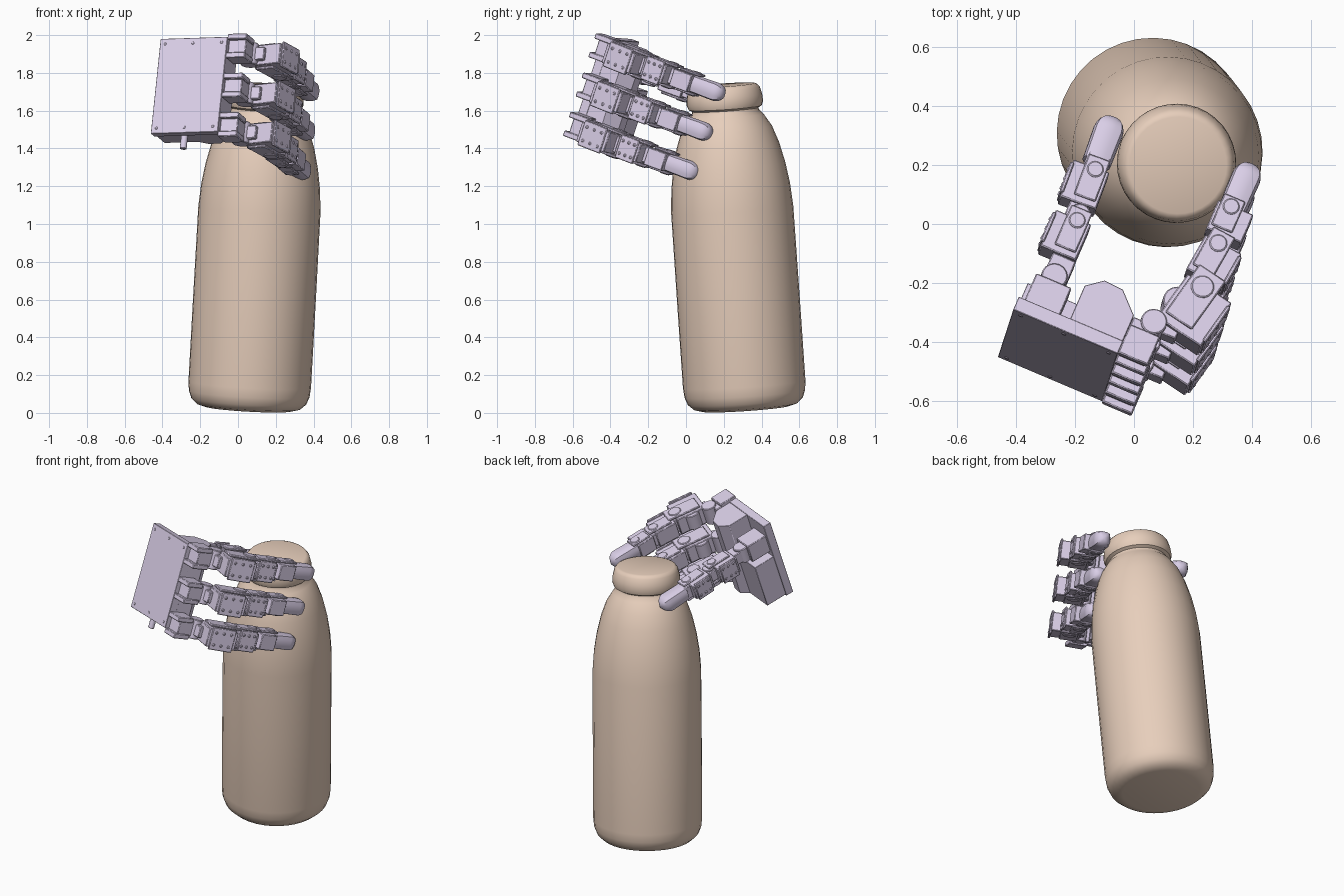
import bpy, bmesh, math
from mathutils import Vector, Matrix

if "Cube" in bpy.data.objects:
    bpy.data.objects.remove(bpy.data.objects["Cube"])


def material(name, rgb):
    m = bpy.data.materials.new(name)
    m.diffuse_color = (*rgb, 1)
    m.use_nodes = True
    m.node_tree.nodes["Principled BSDF"].inputs["Base Color"].default_value = m.diffuse_color
    return m


TAN = material("tan", (0.80, 0.62, 0.50))
LILAC = material("lilac", (0.70, 0.62, 0.80))

# Hand frame: x across the palm back, y out of the palm, z up along its edge
U = Vector((0.92, -0.39, 0.03)).normalized()
V = Vector((-0.066, -0.32, -0.945))
N = U.cross(V).normalized()
UP = U.cross(N)
HAND = Matrix((U, N, UP)).transposed().to_4x4()
HAND.translation = Vector((-0.41, -0.29, 1.98))


def finish(bm, name, mat, matrix, bevel=0.0):
    bmesh.ops.recalc_face_normals(bm, faces=bm.faces)
    me = bpy.data.meshes.new(name)
    bm.to_mesh(me)
    bm.free()
    ob = bpy.data.objects.new(name, me)
    bpy.context.collection.objects.link(ob)
    ob.matrix_world = matrix
    me.materials.append(mat)
    if bevel:
        b = ob.modifiers.new("edge", 'BEVEL')
        b.width, b.segments, b.limit_method = bevel, 1, 'ANGLE'
        b.angle_limit = math.radians(50)
    bpy.ops.object.select_all(action='DESELECT')
    ob.select_set(True)
    bpy.context.view_layer.objects.active = ob
    bpy.ops.object.shade_smooth_by_angle(angle=math.radians(35))
    return ob


def place(center, angle=0.0):
    # a positive angle leans the part toward +x
    return Matrix.Translation(center) @ Matrix.Rotation(-angle, 4, 'Z')


def box(bm, frame, c, size):
    bmesh.ops.create_cube(bm, size=1, matrix=frame @ Matrix.Translation(c) @ Matrix.Diagonal((*size, 1)))


def cyl(bm, frame, c, r, depth, axis='Z', n=16):
    rot = {'Z': Matrix(), 'X': Matrix.Rotation(math.pi / 2, 4, 'Y'), 'Y': Matrix.Rotation(math.pi / 2, 4, 'X')}[axis]
    bmesh.ops.create_cone(bm, cap_ends=True, segments=n, radius1=r, radius2=r, depth=depth,
                          matrix=frame @ Matrix.Translation(c) @ rot)


def prism(bm, pts, z0, z1):
    vs = [bm.verts.new((x, y, z0)) for x, y in pts]
    f = bm.faces.new(vs)
    top = bmesh.ops.extrude_face_region(bm, geom=[f])['geom']
    bmesh.ops.translate(bm, vec=(0, 0, z1 - z0), verts=[g for g in top if isinstance(g, bmesh.types.BMVert)])


def motor(bm, frame, th, ln, w, screws=True):
    # motor body, side brackets, hinge discs and screw heads
    box(bm, frame, (0, 0, 0), (th, ln, w * 0.8))
    for s in (-1, 1):
        box(bm, frame, (-th * 0.12, ln * 0.2, s * w * 0.45), (th * 0.6, ln * 1.1, w * 0.1))
        cyl(bm, frame, (-th * 0.12, ln * 0.42, s * w * 0.5), th * 0.22, w * 0.08)
    if screws:
        box(bm, frame, (th / 2, 0, 0), (0.014, ln * 0.8, w))
        for i in (-1, 0, 1):
            for j in (-1, 1):
                cyl(bm, frame, (th / 2 + 0.007, i * ln * 0.26, j * w * 0.27), 0.009, 0.008, 'X', 8)


def tip(bm, frame, r, w, length):
    # rounded fingertip: half sphere stretched backward into a straight shank
    res = bmesh.ops.create_uvsphere(bm, u_segments=16, v_segments=10, radius=1)
    for v in res['verts']:
        x, y, z = v.co
        k = max(abs(x), abs(y), 1e-6) / max(math.hypot(x, y), 1e-6)
        k = 1 / (0.5 + 0.5 * k)              # square the section a little
        back = z < -0.05
        yy = z * r * 1.1 if not back else -length + z * r * 0.25
        v.co = frame @ Vector((x * r * k, yy, y * w * k))


# Bottle: lathed profile on a leaning axis
profile = [(0, 0), (0.23, 0), (0.275, 0.012), (0.305, 0.04), (0.32, 0.08), (0.325, 0.13),
           (0.325, 0.6), (0.324, 1.06), (0.315, 1.18), (0.298, 1.29), (0.272, 1.40),
           (0.24, 1.49), (0.20, 1.555), (0.178, 1.578), (0.176, 1.59), (0.194, 1.60),
           (0.203, 1.625), (0.200, 1.66), (0.190, 1.70), (0.178, 1.715), (0.165, 1.72), (0, 1.72)]
bm = bmesh.new()
vs = [bm.verts.new((r, 0, z)) for r, z in profile]
es = [bm.edges.new(p) for p in zip(vs, vs[1:])]
bmesh.ops.spin(bm, geom=vs + es, cent=(0, 0, 0), axis=(0, 0, 1), angle=2 * math.pi, steps=36)
bmesh.ops.remove_doubles(bm, verts=bm.verts, dist=1e-4)
axis = Vector((0.095, -0.118, 1.72))
M = axis.to_track_quat('Z', 'Y').to_matrix().to_4x4()
M.translation = (0.055, 0.317, 0.022)
finish(bm, "bottle", TAN, M)

# Palm: back plate, thick body with a chamfered corner, lower block
I = Matrix()
bm = bmesh.new()
prism(bm, [(0, 0), (0.385, 0), (0.385, 0.05), (0, 0.05)], -0.53, 0)
prism(bm, [(0.19, 0.04), (0.384, 0.04), (0.384, 0.15), (0.315, 0.22), (0.245, 0.225), (0.19, 0.18)], -0.52, -0.004)
box(bm, I, (0.10, 0.11, -0.375), (0.196, 0.15, 0.29))
cyl(bm, I, (0.17, 0.06, -0.56), 0.018, 0.08, 'Z')
for x in (0.03, 0.19, 0.355):
    for z in (-0.03, -0.5):
        cyl(bm, I, (x, -0.001, z), 0.008, 0.004, 'Y', 8)
finish(bm, "palm", LILAC, HAND, 0.006)

# Three parallel fingers
for i, z in enumerate((-0.05, -0.27, -0.49)):
    bm = bmesh.new()
    # knuckle motor with its slab pair
    base = place((0.435, 0.065, z))
    box(bm, base, (0, 0.02, 0), (0.10, 0.12, 0.10))
    for s in (-1, 1):
        box(bm, base, (0.005, -0.01, s * 0.052), (0.11, 0.11, 0.03))
    cyl(bm, base, (0.02, 0.09, 0), 0.045, 0.12)
    box(bm, base, (0.06, 0.10, 0), (0.10, 0.06, 0.07))
    motor(bm, place((0.565, 0.25, z), 0.2), 0.18, 0.19, 0.14)
    cyl(bm, I, (0.50, 0.26, z), 0.05, 0.10)
    motor(bm, place((0.56, 0.44, z), 0.1), 0.14, 0.14, 0.13)
    cyl(bm, I, (0.555, 0.355, z), 0.04, 0.09)
    motor(bm, place((0.555, 0.595, z), 0.0), 0.13, 0.11, 0.12, False)
    cyl(bm, I, (0.54, 0.52, z), 0.035, 0.085)
    finish(bm, "finger_%d" % (i + 1), LILAC, HAND, 0.005)
    bm = bmesh.new()
    tip(bm, place((0.545, 0.775, z)), 0.05, 0.05, 0.125)
    finish(bm, "fingertip_%d" % (i + 1), LILAC, HAND)

# Thumb, straight out of the palm
z = -0.14
bm = bmesh.new()
box(bm, I, (0.085, 0.105, z), (0.13, 0.15, 0.12))
cyl(bm, I, (0.08, 0.20, z), 0.045, 0.10)
box(bm, I, (0.085, 0.235, z), (0.085, 0.09, 0.075))
FLIP = Matrix.Diagonal((-1, 1, 1, 1))
motor(bm, place((0.06, 0.35, z)) @ FLIP, 0.13, 0.14, 0.13)
cyl(bm, I, (0.075, 0.44, z), 0.038, 0.09)
motor(bm, place((0.05, 0.545, z), -0.05) @ FLIP, 0.13, 0.14, 0.12)
box(bm, I, (0.062, 0.45, z), (0.07, 0.08, 0.07))
box(bm, I, (0.058, 0.635, z), (0.08, 0.06, 0.085))
finish(bm, "thumb", LILAC, HAND, 0.005)
bm = bmesh.new()
tip(bm, place((0.05, 0.765, z), -0.05), 0.052, 0.05, 0.115)
finish(bm, "thumb_tip", LILAC, HAND)
